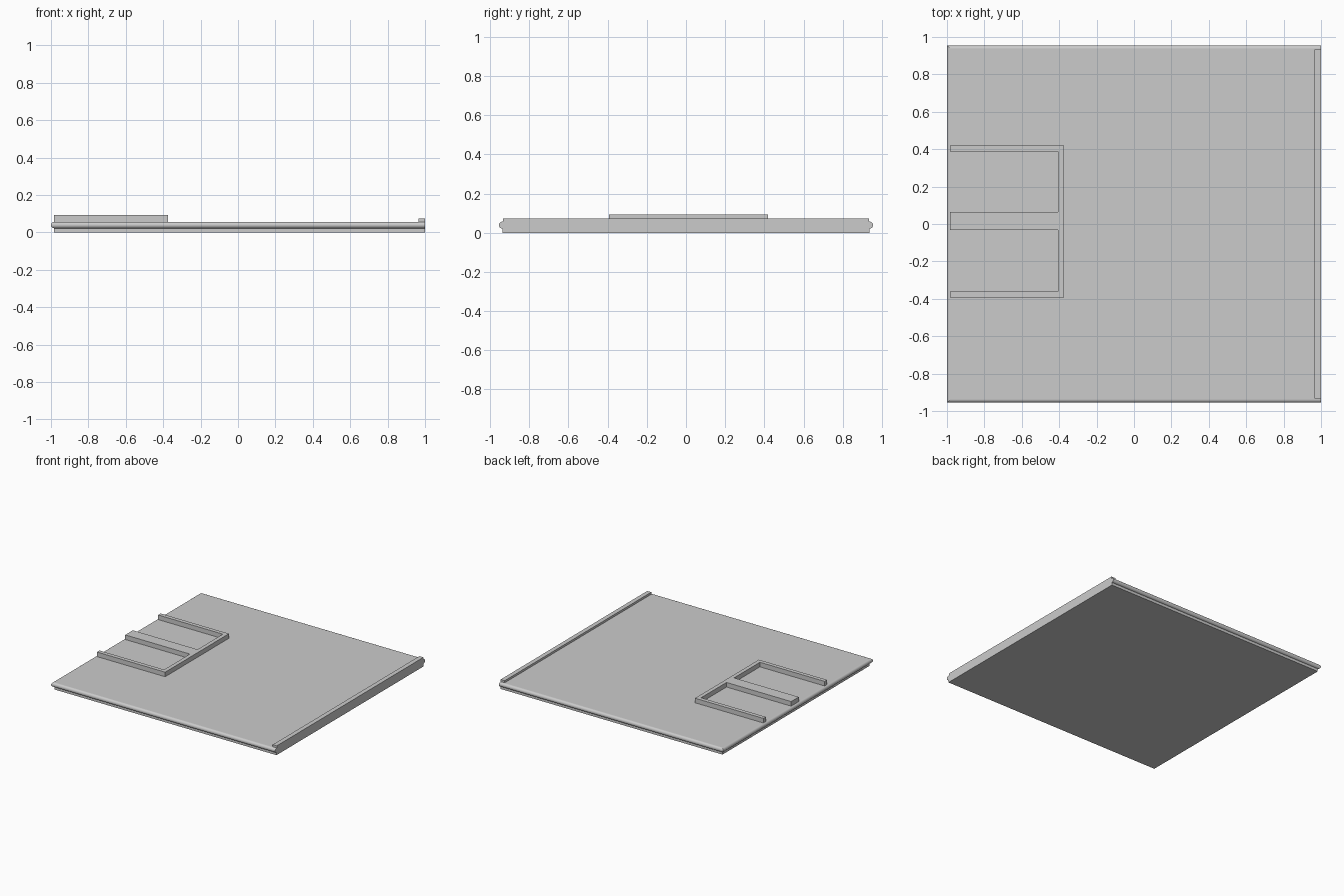
import bpy
import bmesh
from math import sin, cos, pi

cube = bpy.data.objects.get("Cube")
if cube:
    bpy.data.objects.remove(cube, do_unlink=True)

grey = bpy.data.materials.new("plain grey")
grey.use_nodes = True
COLOUR = (0.6, 0.6, 0.6, 1)
grey.diffuse_color = COLOUR
grey.node_tree.nodes["Principled BSDF"].inputs["Base Color"].default_value = COLOUR

TOP = 0.057      # upper surface of the plate
R = 0.0175       # radius of the rounded edge bead
HALF_Y = 0.938
LEFT_X = -0.9825


def finish(name, bm):
    bmesh.ops.recalc_face_normals(bm, faces=bm.faces)
    mesh = bpy.data.meshes.new(name)
    bm.to_mesh(mesh)
    bm.free()
    mesh.materials.append(grey)
    obj = bpy.data.objects.new(name, mesh)
    bpy.context.collection.objects.link(obj)
    return obj


def prism(name, outline, z0, z1):
    bm = bmesh.new()
    base = bm.faces.new([bm.verts.new((x, y, z0)) for x, y in outline])
    new = bmesh.ops.extrude_face_region(bm, geom=[base], use_keep_orig=True)["geom"]
    bmesh.ops.translate(bm, vec=(0, 0, z1 - z0),
                        verts=[v for v in new if isinstance(v, bmesh.types.BMVert)])
    return finish(name, bm)


# Plate: rectangle lofted through a profile with a round bead on three sides
STEPS = 10
profile = [(0, 0)]
for i in range(STEPS + 1):
    a = -pi / 2 + pi * i / STEPS
    profile.append((R * cos(a), TOP - R + R * sin(a)))

bm = bmesh.new()
rings = []
for off, z in profile:
    x, y = LEFT_X - off, HALF_Y + off
    rings.append([bm.verts.new((px, py, z))
                  for px, py in ((x, -y), (1, -y), (1, y), (x, y))])
bm.faces.new(rings[0])
bm.faces.new(rings[-1])
for level, (low, high) in enumerate(zip(rings, rings[1:])):
    for i in range(4):
        j = (i + 1) % 4
        face = bm.faces.new((low[i], low[j], high[j], high[i]))
        face.smooth = level > 0 and i != 1   # bead is round, the end is flat
    for a, b in zip(low, high):              # keep the mitred corners sharp
        bm.edges.get((a, b)).smooth = False
finish("plate", bm)

# Raised lip along one end
prism("end_lip", [(0.964, -0.934), (1, -0.934), (1, 0.934), (0.964, 0.934)],
      TOP, 0.074)

# Raised three-armed rib, open towards the beaded end
TIP, INNER, SPINE = -0.983, -0.406, -0.374
arms = [(-0.394, -0.362), (-0.033, 0.064), (0.387, 0.419)]
outline = [(SPINE, arms[-1][1])]
for low, high in reversed(arms):
    outline += [(INNER, high), (TIP, high), (TIP, low), (INNER, low)]
outline = [outline[0]] + outline[2:-1] + [(SPINE, arms[0][0])]
prism("three_arm_rib", outline, TOP, 0.094)
